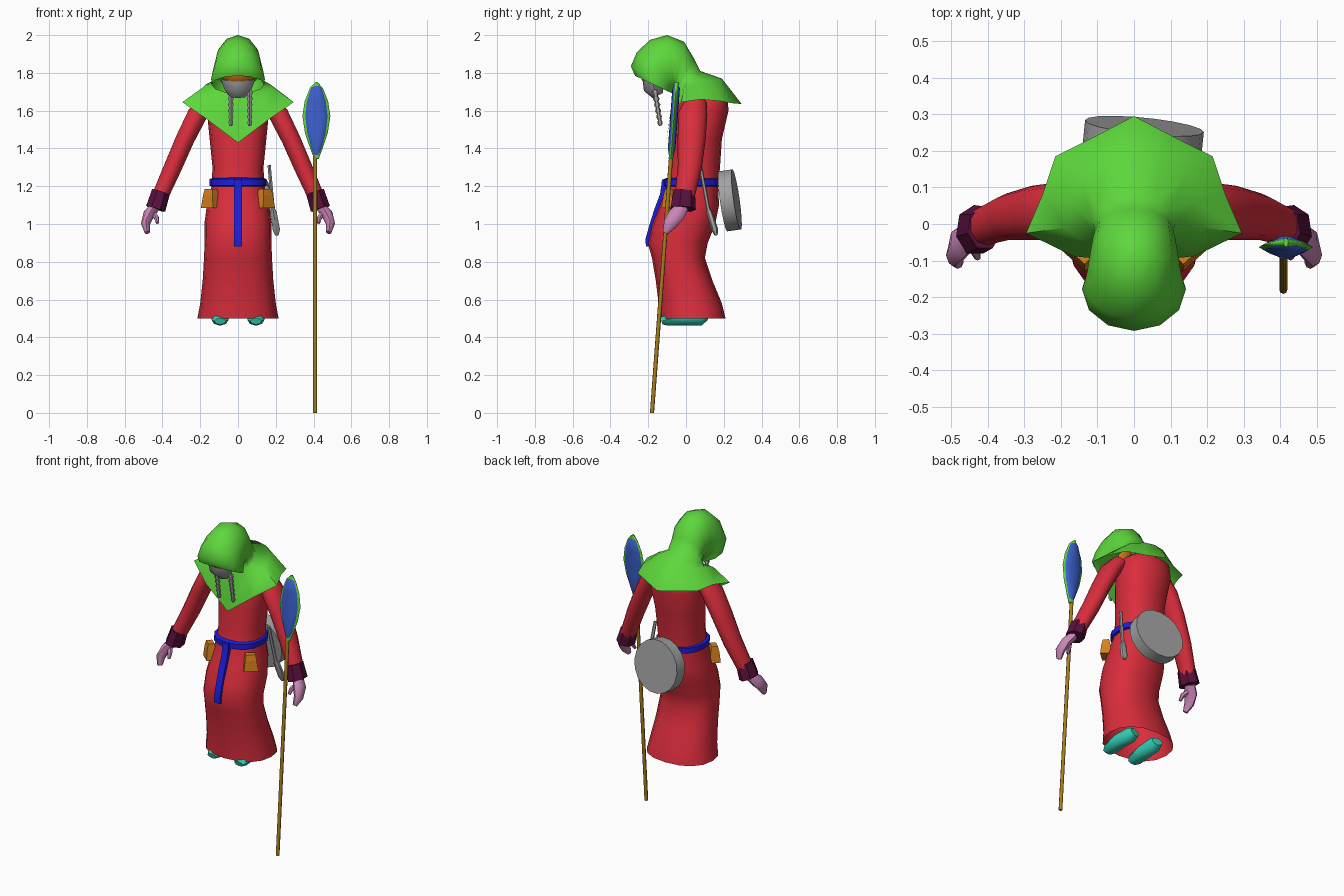
import bpy, bmesh, math
from mathutils import Vector

if "Cube" in bpy.data.objects:
    bpy.data.objects.remove(bpy.data.objects["Cube"])


def material(name, rgb):
    m = bpy.data.materials.new(name)
    m.diffuse_color = (*rgb, 1)
    m.use_nodes = True
    m.node_tree.nodes["Principled BSDF"].inputs["Base Color"].default_value = m.diffuse_color
    return m


RED = material("robe red", (.70, .026, .045))
GREEN = material("hood green", (.11, .68, .045))
BLUE = material("belt blue", (.012, .012, .70))
BLADE = material("blade blue", (.045, .115, .61))
PURPLE = material("cuff purple", (.10, .005, .045))
PINK = material("skin pink", (.60, .24, .48))
ORANGE = material("leather orange", (.68, .22, .013))
GOLD = material("staff gold", (.40, .21, .012))
TEAL = material("shoe teal", (.032, .64, .48))
GREY = material("metal grey", (.36, .36, .36))


def finish(bm, name, mat, angle):
    bmesh.ops.recalc_face_normals(bm, faces=bm.faces[:])
    me = bpy.data.meshes.new(name)
    bm.to_mesh(me)
    bm.free()
    me.materials.append(mat)
    if angle:
        me.shade_smooth()
        me.set_sharp_from_angle(angle=math.radians(angle))
    ob = bpy.data.objects.new(name, me)
    bpy.context.collection.objects.link(ob)
    return ob


def loft(name, rings, mat, start=True, end=True, angle=50):
    """Skin a list of equal-length closed rings."""
    bm = bmesh.new()
    vs = [[bm.verts.new(p) for p in r] for r in rings]
    n = len(vs[0])
    for a, b in zip(vs, vs[1:]):
        for i in range(n):
            j = (i + 1) % n
            bm.faces.new((a[i], a[j], b[j], b[i]))
    if start:
        bm.faces.new(vs[0])
    if end:
        bm.faces.new(vs[-1])
    return finish(bm, name, mat, angle)


def tube(name, pts, mat, n=8, angle=50):
    """Points are (x, y, z, depth radius, width radius)."""
    P = [Vector(p[:3]) for p in pts]
    rings = []
    for i, p in enumerate(pts):
        t = (P[min(i + 1, len(P) - 1)] - P[max(i - 1, 0)]).normalized()
        ref = Vector((0, 1, 0)) if abs(t.y) < .9 else Vector((1, 0, 0))
        u = (ref - t * ref.dot(t)).normalized()
        v = t.cross(u)
        rings.append([P[i] + u * p[3] * math.cos(a) + v * p[4] * math.sin(a)
                      for a in (2 * math.pi * k / n for k in range(n))])
    return loft(name, rings, mat, angle=angle)


def body_ring(z, front, back, w, n=16):
    """Slightly squared oval cross-section."""
    c, d, e = (front + back) / 2, (back - front) / 2, .87
    f = lambda s: math.copysign(abs(s) ** e, s)
    return [(w * f(math.sin(2 * math.pi * k / n)),
             c - d * f(math.cos(2 * math.pi * k / n)), z) for k in range(n)]


# Robe, open at the hem
loft("robe", [body_ring(*r) for r in (
    (.50, -.14, .21, .215), (.58, -.145, .19, .20), (.70, -.16, .14, .187),
    (.82, -.18, .10, .18), (.90, -.203, .115, .177), (1.0, -.18, .155, .178),
    (1.1, -.14, .175, .165), (1.2, -.105, .17, .14), (1.3, -.09, .18, .135),
    (1.45, -.075, .19, .15), (1.6, -.06, .225, .165), (1.67, -.04, .22, .15),
    (1.72, 0, .16, .09))], RED, start=False)

# Belt and hanging sash
loft("belt", [body_ring(z, -.108 - o, .17 + o, .14 + o) for z, o in (
    (1.195, -.01), (1.203, .012), (1.237, .012), (1.245, -.01))], BLUE, False, False, 30)
loft("belt_sash", [[(-.021, y, z), (.021, y, z), (.021, y + .03, z), (-.021, y + .03, z)]
                   for y, z in ((-.127, 1.235), (-.137, 1.16), (-.167, 1.08), (-.192, 1.0),
                                (-.215, .92), (-.212, .88))], BLUE)

# Hood and shoulder cape in one skin: fan of ovals over the head, then cape rings
hood = []
for oy, oz, iy, iz, w in (
        (-.27, 1.785, -.07, 1.69, .14), (-.292, 1.835, -.065, 1.70, .142),
        (-.26, 1.91, -.06, 1.70, .135), (-.19, 1.975, -.06, 1.70, .127),
        (-.10, 2.0, -.06, 1.70, .12), (-.01, 1.965, -.06, 1.70, .112),
        (.04, 1.88, -.065, 1.69, .107), (.075, 1.81, -.07, 1.68, .115)):
    ring = []
    for k in range(12):
        a = k * math.pi / 6
        f = (1 - math.cos(a)) / 2
        ring.append((w * math.sin(a), oy + (iy - oy) * f, oz + (iz - oz) * f))
    hood.append(ring)
for half in (
        [(0, .19, 1.77), (.07, .18, 1.765), (.14, .13, 1.755), (.17, .06, 1.74),
         (.19, -.01, 1.72), (.11, -.07, 1.66), (0, -.08, 1.60)],
        [(0, .295, 1.635), (.105, .24, 1.64), (.215, .185, 1.65), (.25, .08, 1.66),
         (.295, -.025, 1.645), (.165, -.088, 1.555), (0, -.105, 1.43)]):
    hood.append(half + [(-x, y, z) for x, y, z in half[-2:0:-1]])
loft("hood_and_cape", hood, GREEN, False, False, 55)

# Face, beard and braids
bm = bmesh.new()
bmesh.ops.create_uvsphere(bm, u_segments=12, v_segments=8, radius=1)
for v in bm.verts:
    v.co = (v.co.x * .10, -.16 + v.co.y * .095, 1.83 + v.co.z * .11)
finish(bm, "face", ORANGE, 60)
tube("beard", [(0, -.175, 1.765, .055, .088), (0, -.17, 1.72, .055, .075),
               (0, -.15, 1.68, .03, .05)], GREY)
for side, x in (("right", -.038), ("left", .062)):
    beads = []
    for k in range(13):
        f = k / 12
        r = (.019 if k % 2 else .011) * (1 - .25 * f)
        beads.append((x, -.165 + .03 * f, 1.71 - .19 * f, r, r))
    tube("braid_" + side, beads, GREY, 6)

# Paired parts: sleeves, cuffs, hands, shoes, pouches
for side, s in (("right", -1), ("left", 1)):
    def limb(name, pts, mat, n=8, angle=50):
        tube(name + "_" + side, [(s * p[0], *p[1:]) for p in pts], mat, n, angle)

    limb("sleeve", [(.16, .05, 1.65, .06, .045), (.215, .035, 1.58, .078, .055),
                    (.28, .03, 1.45, .074, .052), (.345, .02, 1.30, .064, .05),
                    (.42, -.01, 1.13, .052, .045)], RED, 10)
    limb("cuff", [(.408, -.012, 1.17, .06, .05), (.436, -.018, 1.08, .07, .054)], PURPLE, 7, 30)
    limb("hand", [(.44, -.02, 1.09, .035, .027), (.473, -.05, 1.05, .045, .03),
                  (.49, -.085, 1.0, .036, .024), (.48, -.108, .955, .016, .014)], PINK)
    limb("thumb", [(.455, -.04, 1.06, .018, .018), (.432, -.075, 1.035, .016, .014),
                   (.427, -.092, 1.005, .009, .009)], PINK, 6)
    limb("shoe", [(.085, .11, .515, .035, .025), (.09, .08, .51, .042, .047),
                  (.095, -.02, .508, .045, .045), (.095, -.10, .495, .046, .034),
                  (.095, -.13, .485, .03, .018)], TEAL, 8)

    c, q = math.cos(math.radians(42)), math.sin(math.radians(42))
    pouch = []
    for z, w, d in ((1.185, .028, .018), (1.15, .034, .026), (1.085, .043, .032)):
        pouch.append([(s * (.143 + a * w * c + b * d * q), -.078 + a * w * q - b * d * c, z)
                      for a, b in ((-1, -1), (1, -1), (1, 1), (-1, 1))])
    loft("pouch_" + side, pouch, ORANGE, angle=0)

# Drum on the back and its beater
axis = Vector((.1, .98, .14)).normalized()
mid = Vector((.025, .232, 1.125))
tube("drum", [(*(mid + axis * d), .163, .163) for d in (-.036, .036)], GREY, 18, 30)
tube("drum_beater", [(.165, .075, 1.31, .01, .01), (.185, .118, 1.08, .01, .011),
                     (.188, .125, 1.06, .016, .02), (.203, .152, .97, .018, .022),
                     (.206, .16, .94, .008, .01)], GREY, 6)


# Staff with leaf blade
def lean(z):
    return -.18 + .0743 * z


tube("staff", [(.408, lean(z), z, .011, .011) for z in (0, 1.38)], GOLD, 8)
leaf = ((1.345, .012), (1.40, .033), (1.48, .06), (1.57, .074), (1.65, .062),
        (1.72, .034), (1.75, .006))
tube("blade_rim", [(.415, lean(z), z, .012, w) for z, w in leaf], GREEN, 12)
tube("blade_panel", [(.415, lean(z), z, .02 if w > .02 else .008, w * .88)
                     for z, w in leaf[:-1]] + [(.415, lean(1.742), 1.742, .004, .006)], BLADE, 12)
